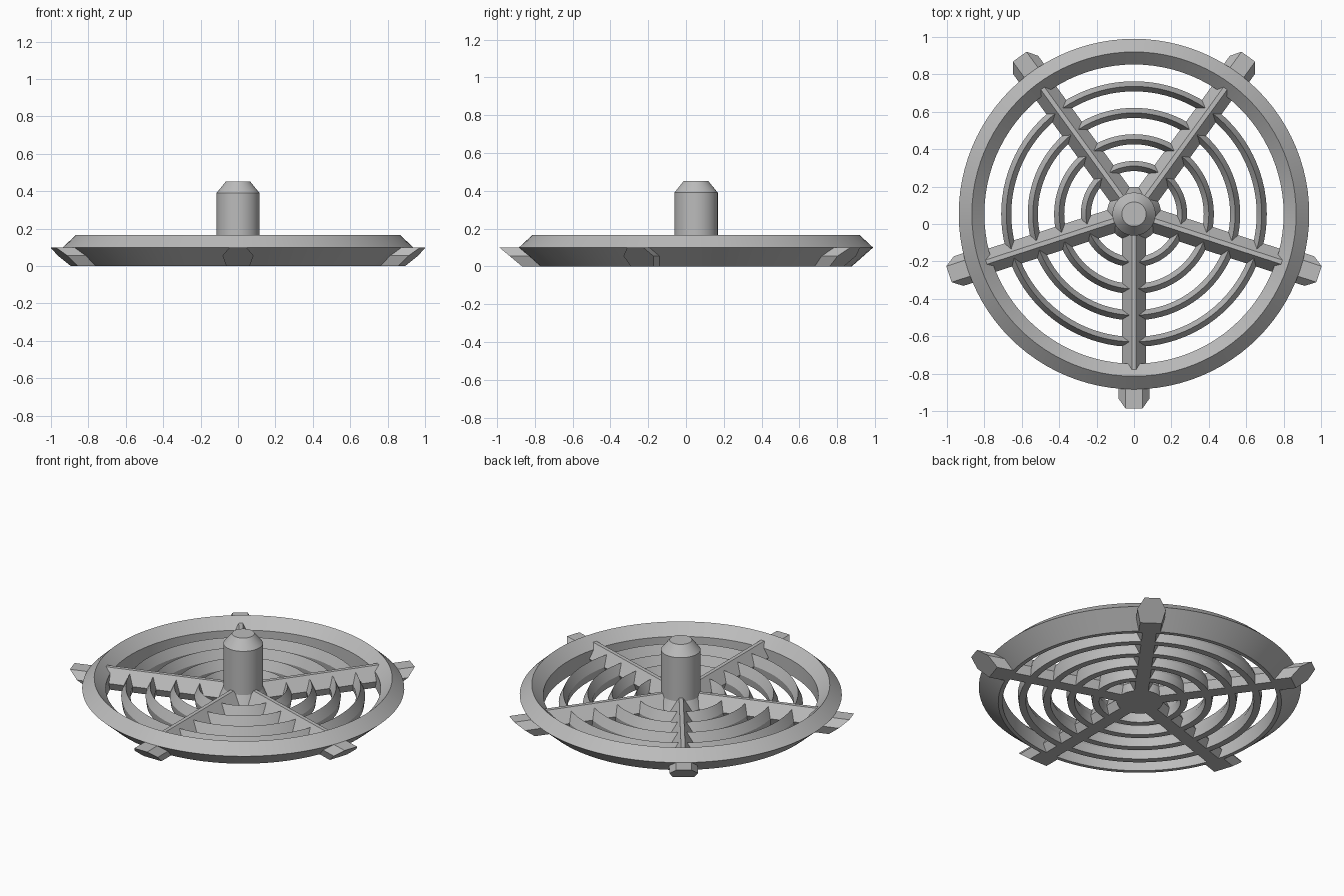
import bpy, bmesh, math
from mathutils import Matrix, Vector

cube = bpy.data.objects.get("Cube")
if cube:
    bpy.data.objects.remove(cube, do_unlink=True)

CENTRE = Vector((0, 0.053, 0))
SEGMENTS = 96
SPOKES = 5

grey = bpy.data.materials.new("plain_grey")
grey.use_nodes = True
grey.diffuse_color = (0.5, 0.5, 0.5, 1)
grey.node_tree.nodes["Principled BSDF"].inputs["Base Color"].default_value = (0.5, 0.5, 0.5, 1)


def finish(name, bm, smooth):
    bmesh.ops.remove_doubles(bm, verts=bm.verts, dist=1e-5)
    bmesh.ops.recalc_face_normals(bm, faces=bm.faces)
    mesh = bpy.data.meshes.new(name)
    bm.to_mesh(mesh)
    bm.free()
    mesh.materials.append(grey)
    obj = bpy.data.objects.new(name, mesh)
    bpy.context.collection.objects.link(obj)
    if smooth:
        bpy.ops.object.select_all(action='DESELECT')
        obj.select_set(True)
        bpy.context.view_layer.objects.active = obj
        bpy.ops.object.shade_smooth_by_angle(angle=math.radians(20))
    return obj


def lathe(name, profile, closed=True):
    """Turn (radius, height) points around the hub axis."""
    bm = bmesh.new()
    loops = []
    for i in range(SEGMENTS):
        a = math.tau * i / SEGMENTS
        loops.append([bm.verts.new(CENTRE + Vector((r * math.cos(a), r * math.sin(a), z)))
                      for r, z in profile])
    n = len(profile)
    for i in range(SEGMENTS):
        a, b = loops[i], loops[(i + 1) % SEGMENTS]
        for j in range(n if closed else n - 1):
            k = (j + 1) % n
            bm.faces.new((a[j], b[j], b[k], a[k]))
    return finish(name, bm, True)


def radial_bar(name, section, inner, outer, angle):
    """Extrude a mirrored (half width, height) section outwards; outer(z) sets the end."""
    outline = [(w, z) for w, z in section] + [(-w, z) for w, z in reversed(section)]
    turn = Matrix.Translation(CENTRE) @ Matrix.Rotation(angle, 4, 'Z')
    bm = bmesh.new()
    start = [bm.verts.new(turn @ Vector((inner, w, z))) for w, z in outline]
    end = [bm.verts.new(turn @ Vector((outer(z), w, z))) for w, z in outline]
    bm.faces.new(start)
    bm.faces.new(end)
    for i in range(len(outline)):
        j = (i + 1) % len(outline)
        bm.faces.new((start[i], start[j], end[j], end[i]))
    return finish(name, bm, False)


# Outer rim with sloped outside and bevelled inside
lathe("rim", [(0.80, 0), (0.824, 0), (0.937, 0.1), (0.867, 0.165), (0.80, 0.1)])

# Concentric grate rings with a sharp crest
for i, r in enumerate((0.257, 0.40, 0.541, 0.683)):
    lathe(f"grate_ring_{i + 1}", [(r - 0.02, 0), (r + 0.02, 0), (r + 0.027, 0.05),
                                  (r, 0.11), (r - 0.027, 0.05)])

# Central knob with flared foot
lathe("knob", [(0, 0), (0.135, 0), (0.145, 0.05), (0.115, 0.11), (0.115, 0.39),
               (0.065, 0.452), (0, 0.452)], closed=False)

# Spokes and the slanted lugs outside the rim
for i in range(SPOKES):
    angle = math.tau * i / SPOKES - math.pi / 2
    radial_bar(f"spoke_{i + 1}", [(0.04, 0), (0.065, 0.05), (0.012, 0.13)],
               0.05, lambda z: 0.85, angle)
    radial_bar(f"lug_{i + 1}", [(0.063, 0), (0.083, 0.055), (0.045, 0.1)],
               0.81, lambda z: 0.92 + 1.2 * z, angle)
